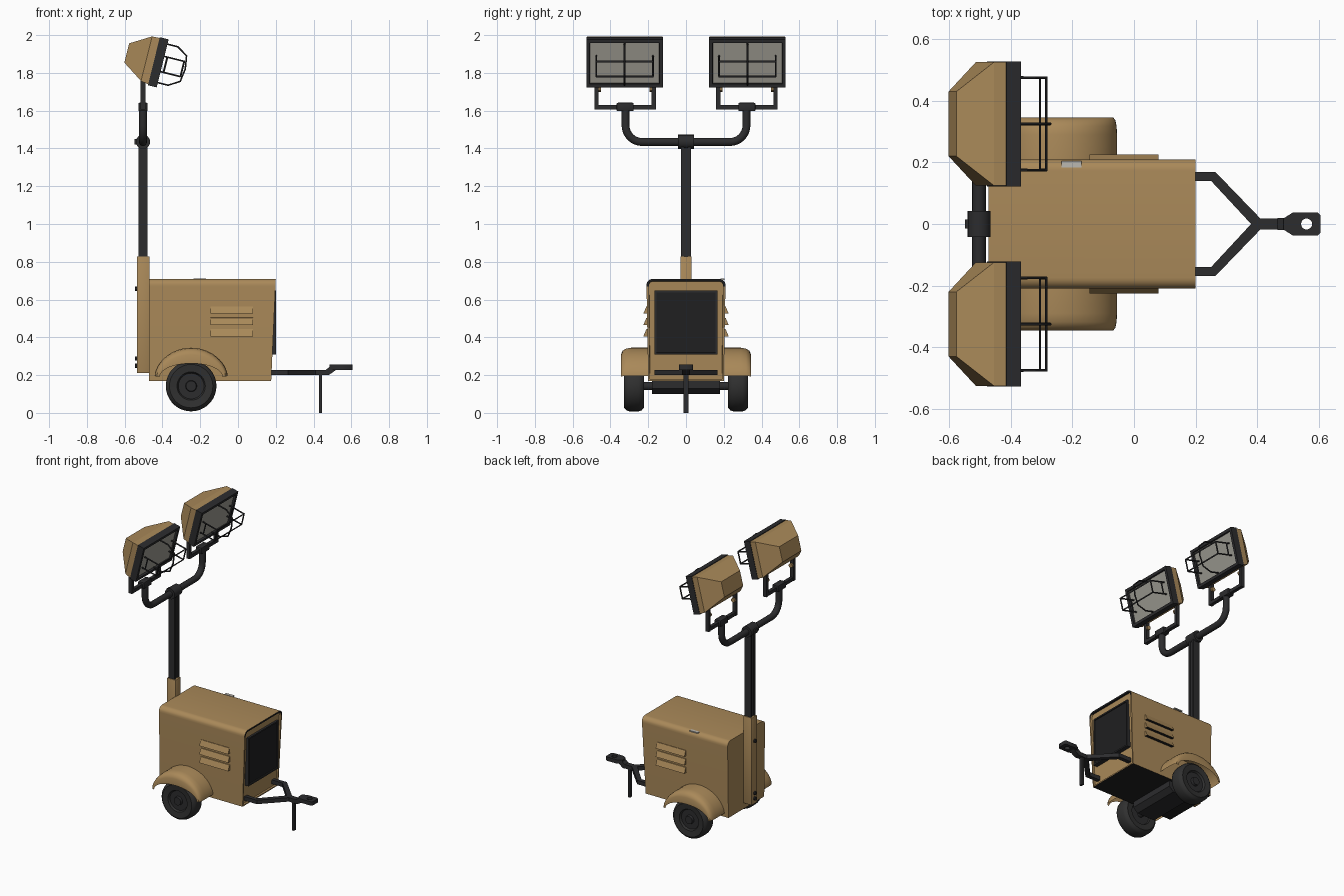
import bpy, bmesh
from math import sin, cos, pi, radians
from mathutils import Matrix, Vector

cube = bpy.data.objects.get("Cube")
if cube:
    bpy.data.objects.remove(cube)


def material(name, rgb, rough=0.7):
    m = bpy.data.materials.new(name)
    m.use_nodes = True
    m.diffuse_color = (*rgb, 1)
    node = m.node_tree.nodes["Principled BSDF"]
    node.inputs["Base Color"].default_value = (*rgb, 1)
    node.inputs["Roughness"].default_value = rough
    return m


TAN = material("tan paint", (0.40, 0.25, 0.10))
DARK = material("dark metal", (0.025, 0.025, 0.027))
BLACK = material("black panel", (0.014, 0.014, 0.015))
RUBBER = material("rubber", (0.03, 0.03, 0.03))
GLASS = material("lamp glass", (0.33, 0.32, 0.28))
PALE = material("bare patch", (0.50, 0.48, 0.44))


def finish(name, bm, mats, matrix=None, angle=35):
    """Turn a bmesh into a linked object with smooth shading and sharp edges."""
    bmesh.ops.recalc_face_normals(bm, faces=bm.faces)
    me = bpy.data.meshes.new(name)
    bm.to_mesh(me)
    bm.free()
    for m in mats:
        me.materials.append(m)
    me.shade_smooth()
    me.set_sharp_from_angle(angle=radians(angle))
    ob = bpy.data.objects.new(name, me)
    bpy.context.collection.objects.link(ob)
    if matrix:
        ob.matrix_world = matrix
    return ob


def prism_bm(pts, axis, a, b):
    """Extrude a 2D outline along an axis from a to b."""
    place = {"X": lambda p, t: (t, p[0], p[1]),
             "Y": lambda p, t: (p[0], t, p[1]),
             "Z": lambda p, t: (p[0], p[1], t)}[axis]
    bm = bmesh.new()
    ends = [[bm.verts.new(place(p, t)) for p in pts] for t in (a, b)]
    for ring in ends:
        bm.faces.new(ring)
    for i in range(len(pts)):
        j = (i + 1) % len(pts)
        bm.faces.new((ends[0][i], ends[0][j], ends[1][j], ends[1][i]))
    bmesh.ops.recalc_face_normals(bm, faces=bm.faces)
    return bm


def prism(name, pts, axis, a, b, mat, matrix=None):
    return finish(name, prism_bm(pts, axis, a, b), [mat], matrix)


def box_bm(x, y, z):
    return prism_bm([(x[0], y[0]), (x[1], y[0]), (x[1], y[1]), (x[0], y[1])], "Z", *z)


def box(name, x, y, z, mat, bevel=0.0):
    bm = box_bm(x, y, z)
    if bevel:
        bmesh.ops.bevel(bm, geom=bm.edges[:], offset=bevel, segments=2,
                        profile=0.5, affect="EDGES")
    return finish(name, bm, [mat])


def recess(bm, rim, depth, index):
    """Sink the +x face behind a rim; returns the faces of the rim."""
    bm.normal_update()
    face = max(bm.faces, key=lambda f: f.normal.x)
    ring = bmesh.ops.inset_region(bm, faces=[face], thickness=rim)["faces"]
    bmesh.ops.inset_region(bm, faces=[face], thickness=0.002)
    bmesh.ops.translate(bm, verts=face.verts[:], vec=(-depth, 0, 0))
    face.material_index = index
    return ring


def cylinder(name, centre, axis, radius, length, mat, sides=20):
    bm = bmesh.new()
    bmesh.ops.create_cone(bm, cap_ends=True, segments=sides, radius1=radius,
                          radius2=radius, depth=length)
    rot = Vector((0, 0, 1)).rotation_difference(Vector(axis)).to_matrix().to_4x4()
    bm.transform(Matrix.Translation(centre) @ rot)
    return finish(name, bm, [mat])


def curve_mesh(name, data, mat, matrix=None):
    """Bake a curve to a mesh object."""
    tmp = bpy.data.objects.new(name + "_curve", data)
    bpy.context.collection.objects.link(tmp)
    deps = bpy.context.evaluated_depsgraph_get()
    me = bpy.data.meshes.new_from_object(tmp.evaluated_get(deps))
    bm = bmesh.new()
    bm.from_mesh(me)
    bpy.data.objects.remove(tmp)
    return finish(name, bm, [mat], matrix, 50)


def add_spline(data, pts, closed=False):
    s = data.splines.new("POLY")
    s.points.add(len(pts) - 1)
    for p, co in zip(s.points, pts):
        p.co = (*co, 1)
    s.use_cyclic_u = closed


def tubes(name, paths, radius, mat, matrix=None, res=1):
    data = bpy.data.curves.new(name, "CURVE")
    data.dimensions = "3D"
    data.bevel_depth = radius
    data.bevel_resolution = res
    data.use_fill_caps = True
    for path in paths:
        add_spline(data, path)
    return curve_mesh(name, data, mat, matrix)


# Body shell: rounded roof, sloping front edge, sunken front, dark floor
half = [(0.2, 0.17), (0.209, 0.67)]
half += [(0.174 + 0.036 * cos(a), 0.674 + 0.036 * sin(a))
         for a in [i * pi / 12 for i in range(1, 7)]]
bm = prism_bm(half + [(-y, z) for y, z in reversed(half)], "X", -0.472, 0.2)
for v in bm.verts:
    if v.co.x > 0:
        v.co.x -= 0.045 * (0.71 - v.co.z)
for f in recess(bm, 0.012, 0.012, 0):
    if f.calc_center_median().z > 0.62:
        f.material_index = 1
for f in bm.faces:
    if f.normal.z < -0.9:
        f.material_index = 1
finish("body_shell", bm, [TAN, BLACK], angle=30)
box("roof_patch", (-0.235, -0.17), (0.183, 0.204), (0.704, 0.711), PALE)

# Front door with sunken panel
bm = box_bm((0.15, 0.2), (-0.167, 0.167), (0.308, 0.648))
recess(bm, 0.014, 0.006, 1)
finish("front_door", bm, [DARK, BLACK])

# Side louvers, wheels and fenders on both sides
for side, s in (("left", 1), ("right", -1)):
    for i in range(3):
        z = 0.405 + 0.06 * i
        bm = prism_bm([(s * 0.2, z + 0.04), (s * 0.21, z + 0.038),
                       (s * 0.226, z), (s * 0.2, z)], "X", -0.145, 0.08)
        for f in bm.faces:
            f.material_index = int(f.normal.z < -0.9)
        finish(f"{side}_louver_{i + 1}", bm, [TAN, BLACK])

    # Wheel turned from a profile of radius and width
    profile = [(0, 0.235), (0.07, 0.235), (0.075, 0.225), (0.115, 0.222),
               (0.129, 0.235), (0.134, 0.25), (0.134, 0.3), (0.129, 0.315),
               (0.115, 0.327), (0.075, 0.322), (0.068, 0.308), (0.03, 0.308),
               (0.027, 0.325), (0, 0.325)]
    bm = bmesh.new()
    verts = [bm.verts.new((r, s * y, 0)) for r, y in profile]
    edges = [bm.edges.new(pair) for pair in zip(verts, verts[1:])]
    bmesh.ops.spin(bm, geom=verts + edges, cent=(0, 0, 0), axis=(0, 1, 0),
                   angle=2 * pi, steps=36)
    bmesh.ops.remove_doubles(bm, verts=bm.verts, dist=0.0005)
    for f in bm.faces:
        c = f.calc_center_median()
        f.material_index = int(c.x ** 2 + c.z ** 2 < 0.07 ** 2)
    finish(f"{side}_wheel", bm, [RUBBER, DARK], Matrix.Translation((-0.248, 0, 0.142)))

    # Fender lofted from the outer arch round to the inner arch
    section = [(0.19, 0), (0.29, 0), (0.318, 0.06), (0.336, 0.2), (0.345, 0.45), (0.345, 1)]
    bm = bmesh.new()
    rows = []
    for i in range(25):
        t = pi * i / 24
        outer = Vector((0.193 * cos(t), 0, 0.195 + 0.15 * sin(t) ** 1.15))
        inner = Vector((0.167 * cos(t), 0, 0.19 + 0.072 * sin(t)))
        rows.append([bm.verts.new(outer.lerp(inner, f) + Vector((-0.248, s * y, 0)))
                     for y, f in section])
    for a, b in zip(rows, rows[1:]):
        for j in range(len(section) - 1):
            bm.faces.new((a[j], a[j + 1], b[j + 1], b[j]))
    finish(f"{side}_fender", bm, [TAN], angle=50)

# Axle and the housing under the floor
prism("axle_housing", [(-0.35, 0.17), (-0.35, 0.13), (-0.32, 0.1), (-0.18, 0.1),
                       (-0.145, 0.13), (-0.145, 0.17)], "Y", -0.18, 0.18, DARK)
cylinder("axle", (-0.248, 0, 0.142), (0, 1, 0), 0.022, 0.5, DARK)

# Tow frame, coupler and prop leg
for side, s in (("left", 1), ("right", -1)):
    arm = [(0.15, 0.14), (0.25, 0.14), (0.38, 0), (0.48, 0),
           (0.48, 0.018), (0.41, 0.018), (0.265, 0.168), (0.15, 0.168)]
    prism(f"{side}_tow_arm", [(x, s * y) for x, y in arm], "Z", 0.2, 0.228, DARK)
prism("coupler_rise", [(0.465, 0.2), (0.48, 0.2), (0.52, 0.228), (0.52, 0.255),
                       (0.5, 0.255), (0.465, 0.228)], "Y", -0.02, 0.02, DARK)
plate = bpy.data.curves.new("coupler_plate", "CURVE")
plate.dimensions = "2D"
plate.fill_mode = "BOTH"
plate.extrude = 0.0135
add_spline(plate, [(0.485, -0.018, 0), (0.515, -0.037, 0), (0.597, -0.037, 0), (0.605, -0.029, 0),
                   (0.605, 0.029, 0), (0.597, 0.037, 0), (0.515, 0.037, 0), (0.485, 0.018, 0)], True)
add_spline(plate, [(0.56 + 0.018 * cos(i * pi / 8), 0.018 * sin(i * pi / 8), 0)
                   for i in range(16)], True)
curve_mesh("coupler_plate", plate, DARK, Matrix.Translation((0, 0, 0.2415)))
box("prop_leg", (0.43, 0.446), (-0.012, 0.012), (0, 0.215), DARK)

# Mast: sleeve, grooved inner post, bolts and top clamp
box("mast_sleeve", (-0.535, -0.468), (-0.03, 0.03), (0.21, 0.828), TAN, 0.004)
quarter = [(0.024, 0.026), (0.024, 0.011), (0.018, 0.011)]
outline = quarter + [(x, -y) for x, y in reversed(quarter)]
outline += [(-x, -y) for x, y in outline]
prism("mast_post", [(x - 0.502, y) for x, y in outline], "Z", 0.8, 1.43, DARK)
for i, z in enumerate((0.25, 0.288, 0.657)):
    cylinder(f"mast_bolt_{i + 1}", (-0.537, 0, z), (1, 0, 0), 0.012, 0.018, DARK, 10)
cylinder("mast_clamp", (-0.503, 0, 1.435), (0, 1, 0), 0.038, 0.086, DARK, 16)
box("clamp_lug", (-0.548, -0.52), (-0.014, 0.014), (1.42, 1.45), DARK)

# Cross arm with upswept ends
bend = [(0.232 + 0.088 * sin(a), 1.522 - 0.088 * cos(a)) for a in [i * pi / 16 for i in range(9)]]
bend.append((0.32, 1.61))
path = [(-0.503, -y, z) for y, z in reversed(bend)] + [(-0.503, y, z) for y, z in bend]
tubes("cross_arm", [path], 0.022, DARK, res=3)

# Lamp heads with yokes and wire guards
tilt = Matrix.Rotation(radians(14), 4, "Y")
for side, s in (("left", 1), ("right", -1)):
    c = s * 0.322
    box(f"{side}_yoke_block", (-0.527, -0.479), (c - 0.045, c + 0.045), (1.597, 1.642), DARK, 0.006)
    box(f"{side}_yoke_base", (-0.515, -0.491), (c - 0.161, c + 0.161), (1.605, 1.629), DARK)
    for tag, d in (("outer", s), ("inner", -s)):
        y = c + d * 0.151
        box(f"{side}_yoke_{tag}_leg", (-0.517, -0.491), (y - 0.011, y + 0.011), (1.605, 1.765), DARK)
        cylinder(f"{side}_{tag}_knob", (-0.503, y - d * 0.016, 1.715), (0, 1, 0), 0.015, 0.014, TAN, 10)

    m = Matrix.Translation((-0.422, s * 0.325, 1.856)) @ tilt
    bm = box_bm((-0.024, 0.024), (-0.203, 0.203), (-0.131, 0.131))
    recess(bm, 0.026, 0.014, 1)
    finish(f"{side}_lamp_frame", bm, [DARK, GLASS], m)

    # Housing lofted through three rectangles: depth, half width, bottom, top
    bm = bmesh.new()
    rings = [[bm.verts.new(p) for p in ((u, -w, lo), (u, w, lo), (u, w, hi), (u, -w, hi))]
             for u, w, lo, hi in ((-0.02, 0.2, -0.127, 0.127), (-0.065, 0.2, -0.118, 0.125),
                                  (-0.174, 0.105, -0.045, 0.06))]
    for a, b in zip(rings, rings[1:]):
        for i in range(4):
            j = (i + 1) % 4
            bm.faces.new((a[i], a[j], b[j], b[i]))
    bm.faces.new(rings[0])
    bm.faces.new(rings[-1])
    finish(f"{side}_lamp_housing", bm, [TAN], m, 15)

    rods = [[(0.015, 0, 0.105), (0.08, 0, 0.105), (0.137, 0, 0.07), (0.147, 0, 0),
             (0.137, 0, -0.07), (0.08, 0, -0.105), (0.015, 0, -0.105)]]
    for v in (0.038, -0.045):
        rods.append([(0.015, -0.15, v), (0.132, -0.15, v), (0.132, 0.15, v), (0.015, 0.15, v)])
    for w in (-0.15, 0.15):
        rods += [[(u, w, 0.038), (u, w, -0.045)] for u in (0.04, 0.132)]
    tubes(f"{side}_lamp_guard", rods, 0.005, DARK, m)
